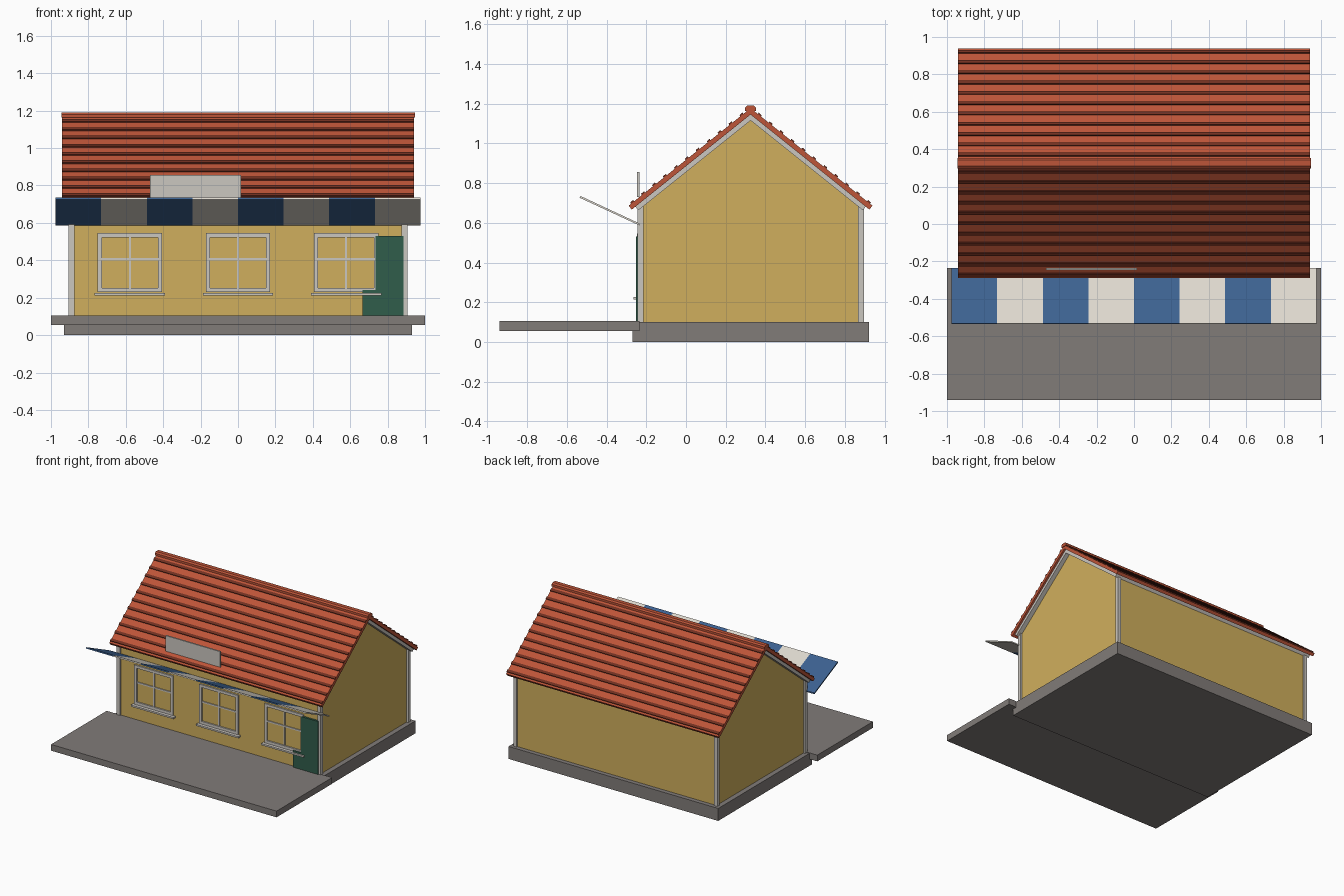
import bpy, bmesh
from mathutils import Matrix

cube = bpy.data.objects.get("Cube")
if cube:
    bpy.data.objects.remove(cube, do_unlink=True)


def material(name, rgb):
    m = bpy.data.materials.new(name)
    m.use_nodes = True
    m.diffuse_color = (*rgb, 1)
    m.node_tree.nodes["Principled BSDF"].inputs["Base Color"].default_value = (*rgb, 1)
    return m


ochre = material("ochre_plaster", (0.63, 0.43, 0.11))
red = material("red_tile", (0.51, 0.09, 0.04))
dark_red = material("dark_red_tile", (0.17, 0.03, 0.015))
stone = material("grey_stone", (0.22, 0.2, 0.19))
trim = material("light_trim", (0.6, 0.57, 0.53))
blue = material("blue_canvas", (0.045, 0.12, 0.28))
cream = material("cream_canvas", (0.73, 0.69, 0.62))
green = material("green_paint", (0.03, 0.11, 0.07))


def finish(name, bm, *mats):
    bmesh.ops.recalc_face_normals(bm, faces=bm.faces)
    mesh = bpy.data.meshes.new(name)
    bm.to_mesh(mesh)
    bm.free()
    for m in mats:
        mesh.materials.append(m)
    ob = bpy.data.objects.new(name, mesh)
    bpy.context.scene.collection.objects.link(ob)
    return ob


def add_box(bm, x, y, z):
    size = [b - a for a, b in (x, y, z)]
    mid = [(a + b) / 2 for a, b in (x, y, z)]
    bmesh.ops.create_cube(bm, size=1, matrix=Matrix.Translation(mid) @ Matrix.Diagonal((*size, 1)))


def boxes(name, mat, *spans):
    bm = bmesh.new()
    for span in spans:
        add_box(bm, *span)
    return finish(name, bm, mat)


def add_prism(bm, points, x0, x1):
    """Extrude a (y, z) outline along x."""
    face = bm.faces.new([bm.verts.new((x0, y, z)) for y, z in points])
    out = bmesh.ops.extrude_face_region(bm, geom=[face])
    verts = [g for g in out["geom"] if isinstance(g, bmesh.types.BMVert)]
    bmesh.ops.translate(bm, verts=verts, vec=(x1 - x0, 0, 0))


def prism(name, mat, points, half):
    bm = bmesh.new()
    add_prism(bm, points, -half, half)
    return finish(name, bm, mat)


RIDGE_Y, SLOPE = 0.325, 0.8
FRONT, BACK = -0.235, 0.885

# Ground slabs
boxes("foundation", stone, ((-0.93, 0.93), (-0.27, 0.92), (0, 0.1)))
boxes("terrace", stone, ((-1, 1), (-0.94, -0.235), (0.055, 0.105)))

# House body with gables
eave = 1.125 - SLOPE * (RIDGE_Y - FRONT)
prism("house_walls", ochre, [(FRONT, 0.1), (BACK, 0.1), (BACK, eave), (RIDGE_Y, 1.125), (FRONT, eave)], 0.89)

# Corner posts
boxes("corner_posts", trim, *[
    ((x - 0.015, x + 0.015), (y - 0.015, y + 0.015), (0.1, 0.685))
    for x in (-0.89, 0.89) for y in (-0.23, 0.88)])


# Roof layers: bent sheets with square-cut eaves
def roof_sheet(name, mat, apex, depth, reach, half):
    cut = depth * 0.48
    side = [(reach + cut, apex + depth - SLOPE * (reach + cut)), (reach, apex - SLOPE * reach)]
    outline = [(RIDGE_Y, apex + depth)] + [(RIDGE_Y + d, z) for d, z in side]
    outline += [(RIDGE_Y, apex)] + [(RIDGE_Y - d, z) for d, z in reversed(side)]
    prism(name, mat, outline, half)


roof_sheet("roof_trim", trim, 1.115, 0.03, 0.565, 0.925)
roof_sheet("roof_tiles", red, 1.145, 0.032, 0.598, 0.94)

# Raised tile courses on both slopes
bm = bmesh.new()
for s in (-1, 1):
    for i in range(11):
        d = 0.035 + 0.055 * i
        z = 1.177 - SLOPE * d
        local = [(0, -0.004), (0.015, -0.016), (0.021, -0.007), (0.006, 0.006)]
        add_prism(bm, [(RIDGE_Y + s * (d + a), z + b) for a, b in local], -0.94, 0.94)
finish("tile_courses", bm, dark_red)

# Ridge cap
cap = [(-0.027, 1.163), (0.027, 1.163), (0.027, 1.18), (0.016, 1.19), (-0.016, 1.19), (-0.027, 1.18)]
prism("ridge_cap", red, [(RIDGE_Y + a, z) for a, z in cap], 0.945)

# Striped awning, tilted upward away from the wall
bm = bmesh.new()
width = 1.95 / 8
for i in range(8):
    x = -0.975 + i * width
    add_prism(bm, [(-0.235, 0.587), (-0.235, 0.597), (-0.531, 0.735), (-0.535, 0.726)], x, x + width)
    bm.faces.ensure_lookup_table()
    for f in bm.faces[-6:]:
        f.material_index = i % 2
finish("awning", bm, blue, cream)

# Sign board
boxes("sign_board", trim, ((-0.47, 0.015), (-0.247, -0.235), (0.73, 0.855)))

# Windows: frame, glazing bars and sill
for name, cx in (("right", -0.578), ("centre", 0), ("left", 0.578)):
    y = (-0.246, -0.23)
    lo, hi, w = 0.23, 0.545, 0.022
    boxes("window_frame_" + name, trim,
          ((cx - 0.172, cx - 0.172 + w), y, (lo, hi)),
          ((cx + 0.172 - w, cx + 0.172), y, (lo, hi)),
          ((cx - 0.15, cx + 0.15), y, (hi - w, hi)),
          ((cx - 0.15, cx + 0.15), y, (lo, lo + w)))
    bar = (-0.242, -0.23)
    boxes("window_bars_" + name, trim,
          ((cx - 0.006, cx + 0.006), bar, (lo + w, hi - w)),
          ((cx - 0.15, cx + 0.15), bar, (0.4, 0.412)))
    boxes("window_sill_" + name, trim, ((cx - 0.188, cx + 0.188), (-0.264, -0.23), (0.213, 0.226)))

# Door with its wide lower panel
boxes("door", green, ((0.735, 0.885), (-0.252, -0.23), (0.1, 0.53)))
boxes("door_lower_panel", green, ((0.665, 0.735), (-0.252, -0.23), (0.1, 0.24)))
